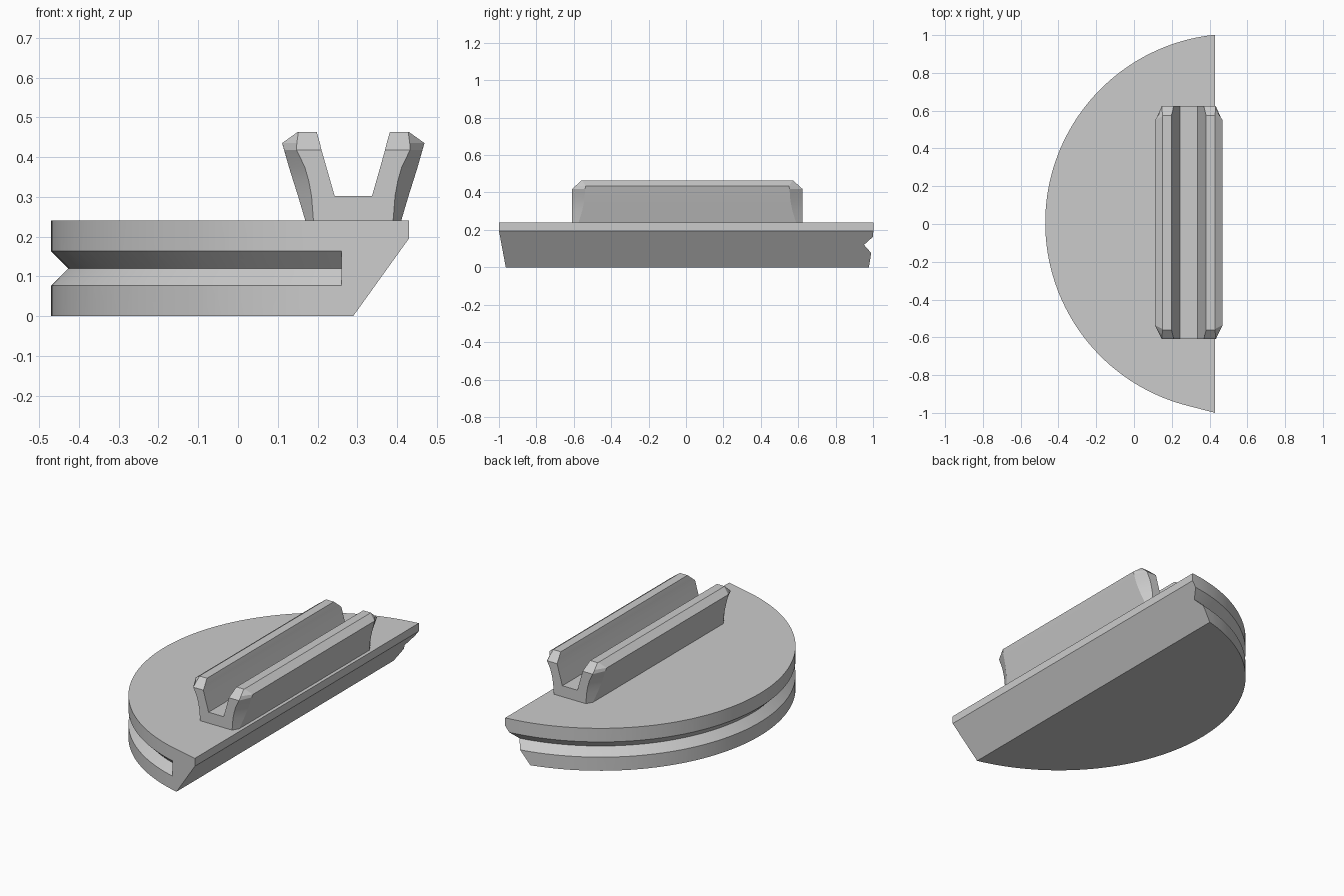
import bpy, bmesh
from math import acos, cos, sin, pi, radians

if "Cube" in bpy.data.objects:
    bpy.data.objects.remove(bpy.data.objects["Cube"])

grey = bpy.data.materials.new("light grey")
grey.use_nodes = True
grey.diffuse_color = (0.6, 0.6, 0.6, 1)
grey.node_tree.nodes["Principled BSDF"].inputs["Base Color"].default_value = (0.6, 0.6, 0.6, 1)

CX, CY, R = 0.53, 0.007, 1.0      # centre and radius of the rounded rim


def loft(bm, rings, closed=False, skip=()):
    """Bridge rings of points; cap the ends. Skipped (row, column) quads stay open."""
    rows = [[bm.verts.new(p) for p in ring] for ring in rings]
    n = len(rows[0])
    for r in range(len(rows) - 1):
        for c in range(n):
            if (r, c) not in skip:
                d = (c + 1) % n
                bm.faces.new((rows[r][c], rows[r][d], rows[r + 1][d], rows[r + 1][c]))
    bm.faces.new(rows[0])
    bm.faces.new(rows[-1])


def finish(bm, name):
    bmesh.ops.recalc_face_normals(bm, faces=bm.faces[:])
    mesh = bpy.data.meshes.new(name)
    bm.to_mesh(mesh)
    bm.free()
    obj = bpy.data.objects.new(name, mesh)
    mesh.materials.append(grey)
    bpy.context.collection.objects.link(obj)
    return obj


def solid(name, rings):
    bm = bmesh.new()
    loft(bm, rings)
    return finish(bm, name)


def select(obj):
    bpy.ops.object.select_all(action='DESELECT')
    obj.select_set(True)
    bpy.context.view_layer.objects.active = obj


def cut(obj, cutter):
    select(obj)
    mod = obj.modifiers.new("cut", 'BOOLEAN')
    mod.operation = 'DIFFERENCE'
    mod.solver = 'EXACT'
    mod.object = cutter
    bpy.ops.object.modifier_apply(modifier=mod.name)
    bpy.data.objects.remove(cutter)


# Half-round plate: rim arc, then a short straight run to the front corner
SEG = 80
start, end = acos(-0.1), 2 * pi - acos(-0.27)
angles = [start + (end - start) * i / SEG for i in range(SEG + 1)]
outline = [(CX + R * cos(a), CY + R * sin(a)) for a in angles] + [(0.43, -1.0)]
plate = solid("base_plate", [[(x, y, z) for x, y in outline] for z in (0, 0.24)])

# Undercut along the straight side
wedge = [(0.254, -0.05), (0.43, 0.195), (0.6, 0.195), (0.6, -0.05)]
cut(plate, solid("undercut_cutter", [[(x, y, z) for x, z in wedge] for y in (-1.2, 1.2)]))

# V groove around the rim, open at the back and closed near the front corner
vee = [(R - 0.043, 0.12), (R + 0.02, 0.183), (R + 0.02, 0.057)]
cut(plate, solid("groove_cutter", [[(CX + r * cos(a), CY + r * sin(a), z) for r, z in vee]
                                   for a in [start - 0.25] + angles]))

# Clip: two flared jaws over a shared floor
# columns: height, inner, end-face outer, outer, half length, corner cut
levels = [
    (0.238, 0, 0.10, 0.12, 0.617, 0.035),
    (0.302, 0, 0.105, 0.139, 0.617, 0.055),
    (0.302, 0.047, 0.105, 0.139, 0.617, 0.055),
    (0.34, 0.058, 0.112, 0.151, 0.617, 0.063),
    (0.375, 0.068, 0.122, 0.162, 0.617, 0.068),
    (0.418, 0.08, 0.143, 0.174, 0.617, 0.07),
    (0.435, 0.084, 0.142, 0.179, 0.598, 0.055),
    (0.463, 0.092, 0.138, 0.140, 0.567, 0.004),
]
bm = bmesh.new()
for side in (-1, 1):
    rings = []
    for z, inner, face, outer, length, corner in levels:
        half = [(inner, -length), (face, -length), (outer, corner - length)]
        plan = half + [(u, -v) for u, v in reversed(half)]
        rings.append([(0.29 + side * u, CY + v, z) for u, v in plan])
    loft(bm, rings, skip={(0, 5)})
bmesh.ops.remove_doubles(bm, verts=bm.verts[:], dist=0.0005)
bmesh.ops.dissolve_degenerate(bm, edges=bm.edges[:], dist=0.0005)
bmesh.ops.dissolve_limit(bm, angle_limit=radians(1), verts=bm.verts[:], edges=bm.edges[:])
clip = finish(bm, "clip_jaws")

# Smooth the curved rim and jaw corners, keep hard edges
for obj in (plate, clip):
    select(obj)
    bpy.ops.object.shade_smooth_by_angle(angle=radians(20))
